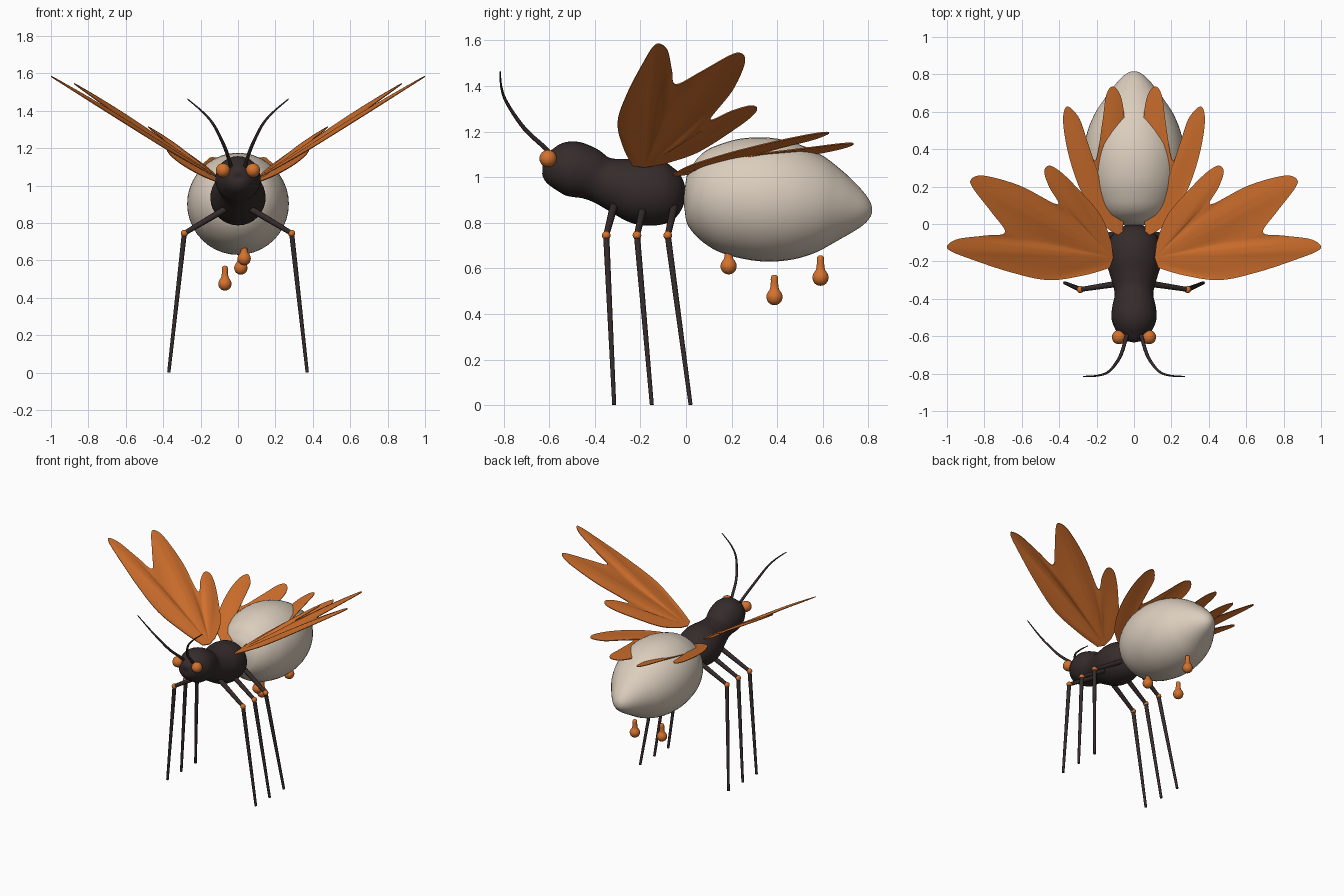
import bpy, bmesh, math
from mathutils import Vector

if "Cube" in bpy.data.objects:
    bpy.data.objects.remove(bpy.data.objects["Cube"])


def material(name, rgb):
    m = bpy.data.materials.new(name)
    m.diffuse_color = (*rgb, 1)
    m.use_nodes = True
    m.node_tree.nodes["Principled BSDF"].inputs["Base Color"].default_value = m.diffuse_color
    return m


ORANGE = material("orange", (0.66, 0.168, 0.027))
DARK = material("dark_brown", (0.036, 0.024, 0.024))
CREAM = material("cream", (0.71, 0.615, 0.51))


def finish(name, bm, mat):
    bmesh.ops.recalc_face_normals(bm, faces=bm.faces)
    me = bpy.data.meshes.new(name)
    bm.to_mesh(me)
    bm.free()
    me.materials.append(mat)
    me.shade_smooth()
    me.set_sharp_from_angle(angle=math.radians(40))
    ob = bpy.data.objects.new(name, me)
    bpy.context.collection.objects.link(ob)
    return ob


def spline(pts, steps):
    """Smooth curve through points of any dimension."""
    pts = [Vector(p) for p in pts]
    out = []
    for i in range(len(pts) - 1):
        a, b, c, d = pts[max(i - 1, 0)], pts[i], pts[i + 1], pts[min(i + 2, len(pts) - 1)]
        for k in range(steps):
            t = k / steps
            out.append(b + (c - a) * (t / 2) + (a * 2 - b * 5 + c * 4 - d) * (t * t / 2)
                       + (b * 3 - a - c * 3 + d) * (t ** 3 / 2))
    return out + [pts[-1]]


def sweep(name, pts, mat, steps=1, sides=12):
    """Round skin along points (x, y, z, radius), closed at both ends."""
    pts = spline(pts, steps)
    pos = [p.to_3d() for p in pts]
    bm = bmesh.new()
    rings, prev, n = [], None, None
    for i, p in enumerate(pos):
        t = (pos[min(i + 1, len(pos) - 1)] - pos[max(i - 1, 0)]).normalized()
        n = prev.rotation_difference(t) @ n if prev else t.orthogonal().normalized()
        prev = t
        side, r = t.cross(n), max(pts[i][3], 0.0005)
        rings.append([bm.verts.new(p + (n * math.cos(a) + side * math.sin(a)) * r)
                      for a in (2 * math.pi * k / sides for k in range(sides))])
    for r0, r1 in zip(rings, rings[1:]):
        for k in range(sides):
            j = (k + 1) % sides
            bm.faces.new((r0[k], r0[j], r1[j], r1[k]))
    bm.faces.new(rings[0])
    bm.faces.new(rings[-1])
    return finish(name, bm, mat)


def ball(name, center, radius, mat):
    bm = bmesh.new()
    bmesh.ops.create_uvsphere(bm, u_segments=20, v_segments=12, radius=radius)
    bmesh.ops.translate(bm, verts=bm.verts, vec=center)
    return finish(name, bm, mat)


def wing(name, side, root, outline, slope_x, slope_y, ripple):
    """Lobed thin plate fanned out from a root; outline points are (x, y, ridge)."""
    edge = spline(outline, 6)
    root = Vector(root)
    rows = 10
    bm = bmesh.new()
    layers = []
    for lift in (-.0025, .0025):
        hub = bm.verts.new((root.x * side, root.y, root.z + lift))
        grid = []
        for e in edge:
            line = [hub]
            for k in range(1, rows + 1):
                t = k / rows
                dx, dy = (e.x - root.x) * t, (e.y - root.y) * t
                dz = slope_x * dx + slope_y * dy + ripple * e.z * t * math.sin(math.pi * t)
                line.append(bm.verts.new(((root.x + dx) * side, root.y + dy,
                                          root.z + dz + lift)))
            grid.append(line)
        for a, b in zip(grid, grid[1:]):
            bm.faces.new((hub, a[1], b[1]))
            for k in range(1, rows):
                bm.faces.new((a[k], a[k + 1], b[k + 1], b[k]))
        # Boundary loop of this layer, from the hub round and back
        layers.append(grid[0] + [line[-1] for line in grid[1:-1]] + grid[-1][:0:-1])
    low, high = layers
    for i in range(len(low)):
        j = (i + 1) % len(low)
        bm.faces.new((low[i], low[j], high[j], high[i]))
    return finish(name, bm, ORANGE)


# Head and thorax in one waisted form
sweep("head_and_thorax", [(0, *p) for p in (
    (-.632, 1.06, 0), (-.622, 1.06, .045), (-.58, 1.05, .09), (-.51, 1.04, .12),
    (-.44, 1.02, .116), (-.375, .99, .103), (-.3, .965, .12), (-.2, .94, .147),
    (-.1, .93, .138), (-.04, .93, .1), (-.01, .93, .05), (0, .93, 0))],
    DARK, steps=4, sides=32)

# Swollen abdomen with a blunt tip
sweep("abdomen", [(0, *p) for p in (
    (-.008, .939, 0), (-.004, .9385, .06), (.012, .937, .115), (.042, .933, .165),
    (.1, .926, .212), (.2, .914, .254), (.34, .903, .272), (.47, .89, .256),
    (.58, .879, .215), (.66, .87, .164), (.73, .86, .112), (.775, .853, .074),
    (.8, .849, .045), (.812, .847, .022), (.816, .8465, 0))], CREAM, steps=4, sides=40)

FORE = [(.13, -.235, 0), (.27, -.275, -.3), (.46, -.3, -.5), (.67, -.255, 0),
        (.88, -.185, .6), (.98, -.145, 1), (.998, -.115, 1), (.94, -.08, .6),
        (.8, -.062, -.4), (.69, -.045, -1), (.76, .06, -.2), (.86, .19, .8),
        (.87, .24, 1), (.80, .258, 1), (.61, .205, .2), (.41, .105, -1),
        (.455, .2, 0), (.48, .28, .8), (.455, .312, 1), (.4, .285, .8),
        (.315, .205, .3), (.18, .05, 0), (.12, -.1, 0)]
HIND = [(.12, -.04, 0), (.2, .03, -.2), (.29, .19, -.3), (.35, .37, 0),
        (.378, .53, .6), (.372, .61, 1), (.345, .625, 1), (.29, .56, .5),
        (.25, .44, -.3), (.205, .34, -1), (.17, .54, 0), (.148, .69, .8),
        (.112, .735, 1), (.07, .68, .8), (.05, .55, .3), (.04, .3, 0), (.06, -.04, 0)]

for label, s in (("right", 1), ("left", -1)):
    wing(f"forewing_{label}", s, (.11, -.18, 1.045), FORE, .6, .1, .018)
    wing(f"hindwing_{label}", s, (.085, -.06, 1.01), HIND, .274, .1615, .01)

    ball(f"eye_{label}", (.08 * s, -.605, 1.082), .038, ORANGE)
    sweep(f"antenna_{label}", [
        (.035 * s, -.585, 1.09, .01), (.045 * s, -.62, 1.13, .01),
        (.075 * s, -.71, 1.215, .009), (.13 * s, -.785, 1.325, .007),
        (.19 * s, -.81, 1.395, .005), (.27 * s, -.815, 1.463, .003)],
        DARK, steps=5, sides=10)

    # Three jointed legs on each side: hip, knee and foot along y
    for i, (hip, knee, foot) in enumerate(((-.315, -.35, -.315), (-.185, -.215, -.15),
                                           (-.05, -.08, .02))):
        joint = (.287 * s, knee, .745)
        sweep(f"upper_leg_{label}_{i + 1}", [(.06 * s, hip, .88, .018), (*joint, .013)], DARK)
        sweep(f"lower_leg_{label}_{i + 1}", [(*joint, .014), (.37 * s, foot, 0.002, .009)], DARK)
        ball(f"knee_{label}_{i + 1}", joint, .019, ORANGE)

# Hanging drops below the abdomen
for i, (x, y, z) in enumerate(((.033, .187, .61), (-.07, .388, .475), (.015, .59, .56))):
    sweep(f"drop_{i + 1}", [(x, y, z + h, r) for h, r in (
        (-.036, 0), (-.033, .015), (-.02, .03), (0, .036), (.018, .031), (.035, .02),
        (.06, .0165), (.085, .016), (.095, .01), (.097, 0))], ORANGE, steps=3, sides=20)
